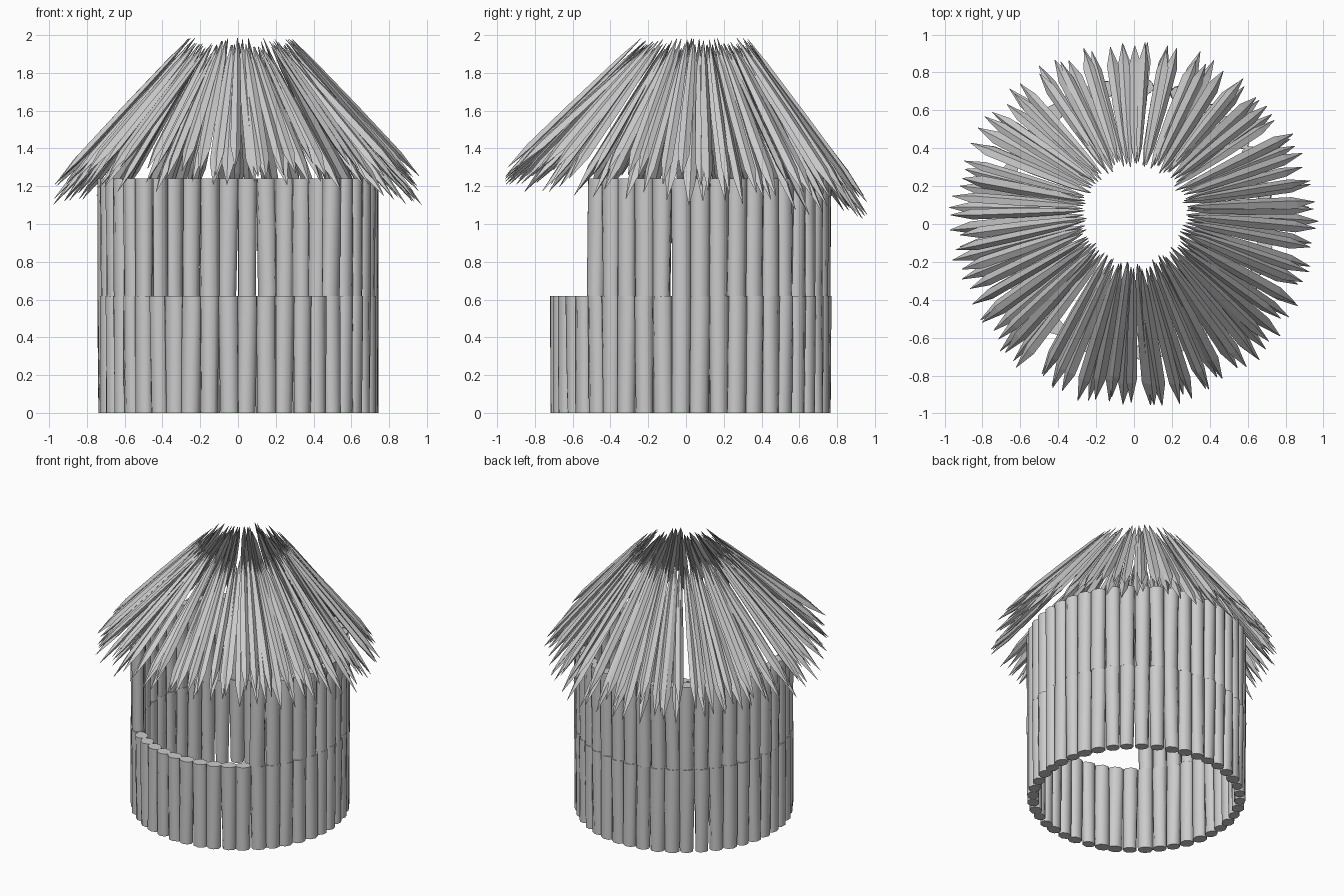
import bpy, bmesh, random
from math import sin, cos, pi, radians
from mathutils import Vector

if "Cube" in bpy.data.objects:
    bpy.data.objects.remove(bpy.data.objects["Cube"])

random.seed(4)
CY = 0.025          # wall ring centre in y
LOGS = 44           # logs per full ring
RING = 0.702        # log centre-line radius


def make_object(name, bm, smooth):
    bmesh.ops.recalc_face_normals(bm, faces=bm.faces)
    me = bpy.data.meshes.new(name)
    bm.to_mesh(me)
    bm.free()
    ob = bpy.data.objects.new(name, me)
    bpy.context.collection.objects.link(ob)
    for p in me.polygons:
        p.use_smooth = smooth
    return ob


def skin(bm, rings):
    """Join equal-sized vertex loops into a closed tube."""
    loops = [[bm.verts.new(p) for p in r] for r in rings]
    n = len(loops[0])
    for a, b in zip(loops, loops[1:]):
        for i in range(n):
            j = (i + 1) % n
            bm.faces.new((a[i], a[j], b[j], b[i]))
    bm.faces.new(loops[0][::-1])
    bm.faces.new(loops[-1])


def add_log(bm, ang, z0, z1):
    """Rough eight-sided log, slightly twisted and thinner at the foot."""
    out = Vector((sin(ang), -cos(ang), 0))
    side = Vector((cos(ang), sin(ang), 0))
    phase, twist = random.uniform(0, pi / 4), random.uniform(-0.5, 0.5)
    foot = random.uniform(0.86, 1.0)
    lean = random.uniform(-0.007, 0.007)
    rings = []
    for k in range(3):
        t = k / 2
        s = foot + (1.02 - foot) * t
        c = Vector((0, CY, z0 + (z1 - z0) * t)) + out * RING + side * lean * (1 - t)
        ring = []
        for i in range(8):
            a = 2 * pi * i / 8 + phase + twist * t
            ring.append(c + side * cos(a) * 0.053 * s + out * sin(a) * 0.044 * s)
        rings.append(ring)
    skin(bm, rings)


def wall(name, z0, z1, opening):
    bm = bmesh.new()
    for i in range(LOGS):
        ang = 2 * pi * (i + 0.5) / LOGS
        if min(ang, 2 * pi - ang) > opening:
            add_log(bm, ang, z0, z1)
    ob = make_object(name, bm, True)
    bpy.context.view_layer.objects.active = ob
    ob.select_set(True)
    bpy.ops.object.shade_smooth_by_angle(angle=radians(60))
    ob.select_set(False)


def add_blade(bm, ang, drop):
    """Long pointed thatch leaf with a diamond cross-section."""
    d = Vector((sin(ang), -cos(ang), 0))
    side = Vector((cos(ang), sin(ang), 0))
    eave = 1.22 + 0.07 * cos(ang) - drop + random.uniform(-0.04, 0.04)
    top = Vector((0, 0.05, 1.955 - drop * 0.3 + random.uniform(-0.03, 0.03)))
    top += d * random.uniform(0.25, 0.29)
    end = d * random.uniform(0.92, 0.98) + Vector((0, 0, eave))
    end += side * random.uniform(-0.03, 0.03)
    axis = (end - top).normalized()
    roll = random.uniform(-0.5, 0.5)
    up = side.cross(axis).normalized()
    w_dir = side * cos(roll) + up * sin(roll)
    h_dir = up * cos(roll) - side * sin(roll)
    width = random.uniform(0.026, 0.036)
    rings = []
    for t, s in ((0, 0.06), (0.15, 0.6), (0.5, 0.95), (0.84, 1.0), (1, 0.05)):
        c = top.lerp(end, t)
        w, h = w_dir * width * s, h_dir * 0.017 * s
        rings.append([c + w, c + h, c - w, c - h])
    skin(bm, rings)


# log walls; the upper one is open at the front
wall("lower_log_wall", 0.0, 0.62, -1)
wall("upper_log_wall", 0.62, 1.24, radians(42))

# two overlapping layers of thatch
for name, drop, shift in (("roof_thatch_outer", 0.0, 0.0), ("roof_thatch_inner", 0.085, 0.5)):
    bm = bmesh.new()
    n = 58
    for i in range(n):
        add_blade(bm, 2 * pi * (i + shift + random.uniform(-0.25, 0.25)) / n, drop)
    make_object(name, bm, False)
